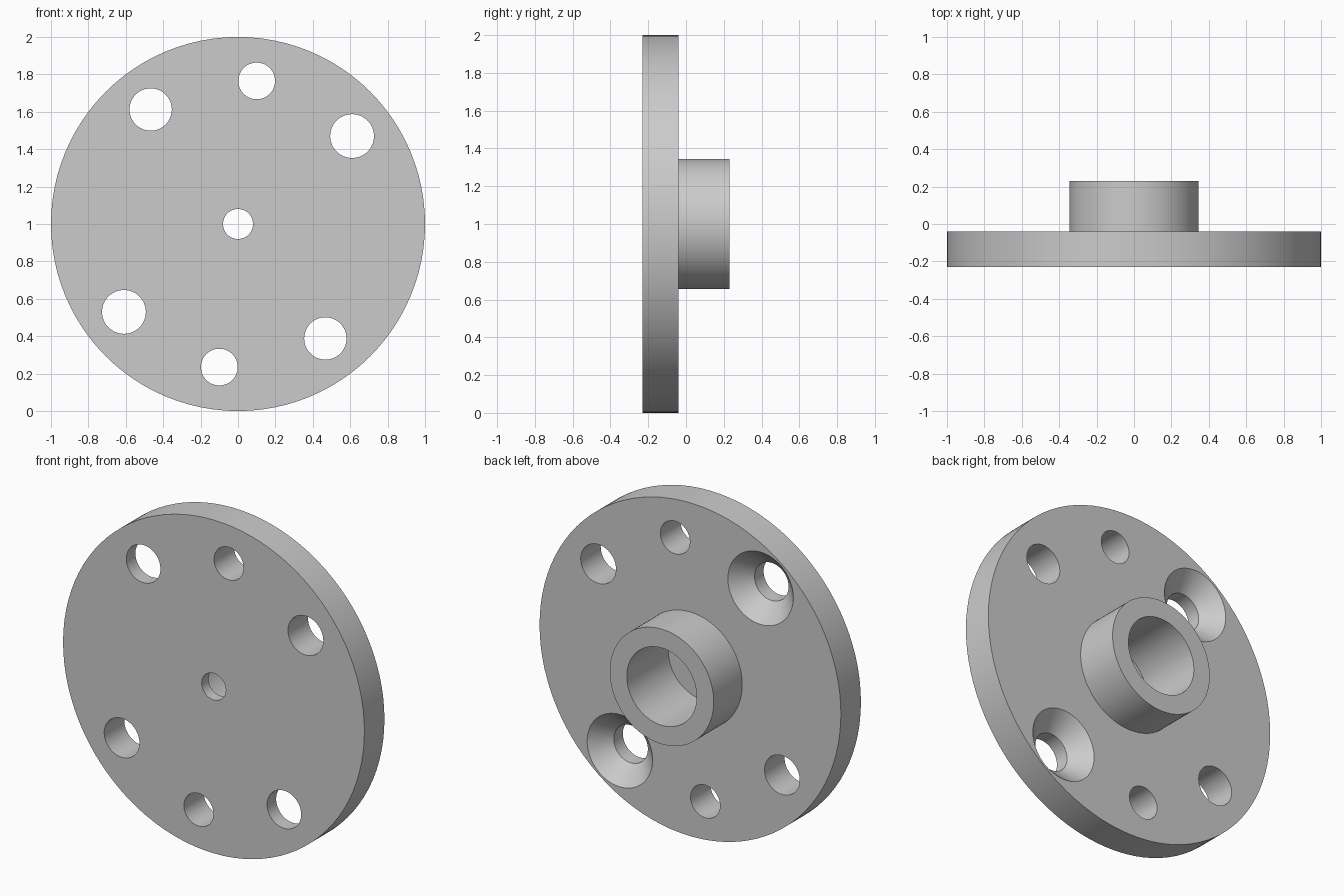
import bpy, bmesh, math

old = bpy.data.objects.get("Cube")
if old:
    bpy.data.objects.remove(old, do_unlink=True)

SEGMENTS = 96
FRONT, PLATE_BACK, HUB_BACK, BORE_FLOOR = -0.23, -0.04, 0.23, -0.165

grey = bpy.data.materials.new("light grey metal")
grey.use_nodes = True
colour = (0.6, 0.6, 0.6, 1)
grey.diffuse_color = colour
grey.node_tree.nodes["Principled BSDF"].inputs["Base Color"].default_value = colour


def lathe(bm, profile, x=0, z=1, ring=False):
    """Turn (radius, y) points about a y-parallel axis; ring closes the profile, otherwise cap the ends."""
    loops = []
    for radius, y in profile:
        angles = [math.tau * i / SEGMENTS for i in range(SEGMENTS)]
        loops.append([bm.verts.new((x + radius * math.cos(a), y, z + radius * math.sin(a)))
                      for a in angles])
    pairs = list(zip(loops, loops[1:]))
    if ring:
        pairs.append((loops[-1], loops[0]))
    else:
        bm.faces.new(loops[0])
        bm.faces.new(loops[-1])
    for a, b in pairs:
        for i in range(SEGMENTS):
            j = (i + 1) % SEGMENTS
            bm.faces.new((a[i], a[j], b[j], b[i]))


def make_object(name, bm):
    bmesh.ops.recalc_face_normals(bm, faces=bm.faces[:])
    mesh = bpy.data.meshes.new(name)
    bm.to_mesh(mesh)
    bm.free()
    mesh.materials.append(grey)
    obj = bpy.data.objects.new(name, mesh)
    bpy.context.collection.objects.link(obj)
    return obj


# Round plate with raised hub, blind bore and small centre hole
bm = bmesh.new()
lathe(bm, [(0.08, FRONT), (1, FRONT), (1, PLATE_BACK), (0.345, PLATE_BACK),
           (0.345, HUB_BACK), (0.232, HUB_BACK), (0.232, BORE_FLOOR),
           (0.08, BORE_FLOOR)], ring=True)
flange = make_object("hub_flange", bm)

# Bolt holes: x, height from centre, radius, countersunk; each repeats half a turn away
holes = [(-0.467, 0.612, 0.113, True),
         (0.1, 0.765, 0.098, False),
         (0.61, 0.47, 0.117, False)]
bm = bmesh.new()
for x, up, radius, countersunk in holes:
    for side in (1, -1):
        profile = [(radius, FRONT - 0.1)]
        if countersunk:
            profile += [(radius, PLATE_BACK - 0.104), (0.217, PLATE_BACK), (0.217, PLATE_BACK + 0.1)]
        else:
            profile += [(radius, PLATE_BACK + 0.1)]
        lathe(bm, profile, side * x, 1 + side * up)
cutter = make_object("bolt_hole_cutter", bm)
cutter.hide_render = True

# Cut the holes, then smooth the round walls
cut = flange.modifiers.new("bolt holes", "BOOLEAN")
cut.operation = "DIFFERENCE"
cut.solver = "EXACT"
cut.object = cutter
for obj in bpy.context.selected_objects:
    obj.select_set(False)
bpy.context.view_layer.objects.active = flange
flange.select_set(True)
bpy.ops.object.modifier_apply(modifier=cut.name)
bpy.data.objects.remove(cutter, do_unlink=True)
bpy.ops.object.shade_smooth_by_angle(angle=math.radians(30))
